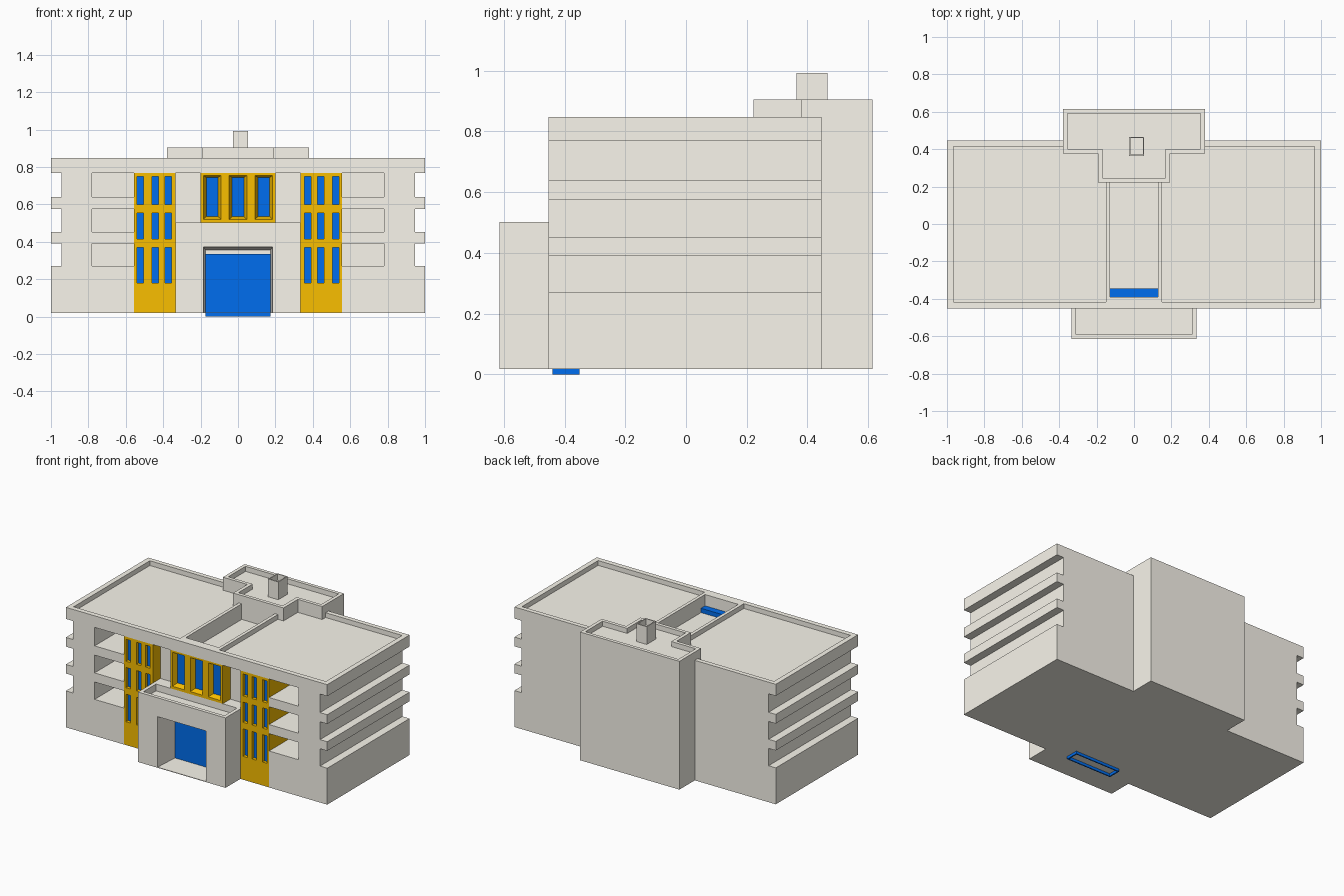
import bpy, bmesh

if "Cube" in bpy.data.objects:
    bpy.data.objects.remove(bpy.data.objects["Cube"])


def material(name, rgb):
    m = bpy.data.materials.new(name)
    m.diffuse_color = (*rgb, 1)
    m.use_nodes = True
    m.node_tree.nodes["Principled BSDF"].inputs["Base Color"].default_value = m.diffuse_color
    return m


CREAM = material("cream_render", (0.95, 0.92, 0.84))
BLUE = material("blue_glass", (0.0, 0.155, 0.86))
YELLOW = material("yellow_paint", (0.95, 0.52, 0.0))


def finish(name, bm, mat=None):
    bmesh.ops.recalc_face_normals(bm, faces=bm.faces)
    me = bpy.data.meshes.new(name)
    bm.to_mesh(me)
    bm.free()
    ob = bpy.data.objects.new(name, me)
    bpy.context.collection.objects.link(ob)
    if mat:
        me.materials.append(mat)
    return ob


def add_block(bm, x, y, z, back=None):
    """Box from (min, max) ranges; back = (x, z) ranges of a tapered rear end."""
    bx, bz = back or (x, z)
    rings = []
    for yy, rx, rz in ((y[0], x, z), (y[1], bx, bz)):
        rings.append([bm.verts.new((rx[i], yy, rz[j])) for i, j in ((0, 0), (1, 0), (1, 1), (0, 1))])
    a, b = rings
    bm.faces.new(a)
    bm.faces.new(b[::-1])
    for i in range(4):
        j = (i + 1) % 4
        bm.faces.new((a[i], b[i], b[j], a[j]))


def block(name, x, y, z, mat=None, back=None):
    bm = bmesh.new()
    add_block(bm, x, y, z, back)
    return finish(name, bm, mat)


def extrude_plan(name, pts, z, mat):
    bm = bmesh.new()
    f = bm.faces.new([bm.verts.new((px, py, z[0])) for px, py in pts])
    r = bmesh.ops.extrude_face_region(bm, geom=[f])
    for v in r["geom"]:
        if isinstance(v, bmesh.types.BMVert):
            v.co.z = z[1]
    return finish(name, bm, mat)


def apply(ob, mod):
    bpy.context.view_layer.objects.active = ob
    bpy.ops.object.modifier_apply(modifier=mod.name)


def boolean(ob, other, op="DIFFERENCE"):
    # Give the cutter the same material so cut faces keep the part's colour
    if not other.data.materials:
        other.data.materials.append(ob.data.materials[0])
    m = ob.modifiers.new("bool", "BOOLEAN")
    m.operation, m.solver, m.object = op, "EXACT", other
    apply(ob, m)
    bpy.data.objects.remove(other)


def cut(ob, x, y, z, back=None):
    boolean(ob, block("cutter", x, y, z, None, back))


def mirror(ob):
    apply(ob, ob.modifiers.new("mirror", "MIRROR"))


def side(s, a, b):
    return (a, b) if s > 0 else (-b, -a)


BASE = 0.018
ROWS = ((0.27, 0.39), (0.453, 0.576), (0.64, 0.768))

# Main block with porch
body = block("main_block", (-1, 1), (-0.453, 0.447), (BASE, 0.848), CREAM)
boolean(body, block("porch", (-0.335, 0.335), (-0.615, -0.40), (BASE, 0.502), CREAM), "UNION")

for s in (-1, 1):
    # Roof deck behind parapet
    cut(body, side(s, 0.15, 0.965), (-0.418, 0.415), (0.815, 1))
    # Pocket for the yellow bay, kept closed underneath
    cut(body, side(s, 0.335, 0.555), (-0.6, -0.2), (BASE + 0.003, 0.768))
    # Balconies and side grooves
    for z in ROWS:
        cut(body, side(s, 0.55, 0.78), (-0.6, -0.2), z)
        cut(body, side(s, 0.945, 1.1), (-0.6, 0.6), z)

# Recess above the porch, porch deck, roof light well, entrance
cut(body, (-0.335, 0.335), (-0.7, -0.37), (0.502, 0.768))
cut(body, (-0.31, 0.31), (-0.59, -0.453), (0.455, 0.6))
cut(body, (-0.127, 0.127), (-0.39, 0.3), (0.74, 1))
cut(body, (-0.185, 0.185), (-0.62, -0.43), (0.022, 0.372),
    back=((-0.174, 0.174), (0.022, 0.355)))

# Yellow side bays with window openings
bay = block("side_bay", (0.335, 0.555), (-0.453, -0.2), (BASE + 0.003, 0.768), YELLOW)
panes = bmesh.new()
for x0 in (0.355, 0.424, 0.504):
    for z in ((0.18, 0.37), (0.415, 0.555), (0.598, 0.75)):
        x = (x0, x0 + 0.036)
        cut(bay, x, (-0.5, -0.425), z)
        add_block(panes, x, (-0.43, -0.42), z)
mirror(bay)
mirror(finish("side_bay_panes", panes, BLUE))

# Central yellow bay with splayed window reveals
centre = block("centre_bay", (-0.2, 0.2), (-0.453, -0.37), (0.502, 0.768), YELLOW)
panes = bmesh.new()
for c in (-0.138, 0, 0.138):
    cut(centre, (c - 0.047, c + 0.047), (-0.4531, -0.418), (0.52, 0.755),
        back=((c - 0.031, c + 0.031), (0.535, 0.743)))
    add_block(panes, (c - 0.031, c + 0.031), (-0.42, -0.41), (0.535, 0.743))
finish("centre_panes", panes, BLUE)
block("centre_glass_back", (-0.18, 0.18), (-0.39, -0.345), (0.53, 0.77), BLUE)

# Entrance door, hollow underneath
door = block("entrance_door", (-0.174, 0.174), (-0.44, -0.35), (0, 0.335), BLUE)
cut(door, (-0.165, 0.165), (-0.432, -0.358), (-0.1, 0.31))


# Rear stair tower with parapet
def tee(d):
    w, n, f, m, b = 0.38 - d, 0.193 - d, 0.222 + d, 0.378 + d, 0.615 - d
    return [(-n, f), (n, f), (n, m), (w, m), (w, b), (-w, b), (-w, m), (-n, m)]


tower = extrude_plan("rear_tower", tee(0), (BASE, 0.905), CREAM)
boolean(tower, extrude_plan("cutter", tee(0.024), (0.87, 1), CREAM))

# Chimney, open at the top
chimney = block("chimney", (-0.026, 0.054), (0.364, 0.466), (0.86, 0.993), CREAM)
cut(chimney, (-0.019, 0.047), (0.371, 0.459), (0.95, 1.1))
